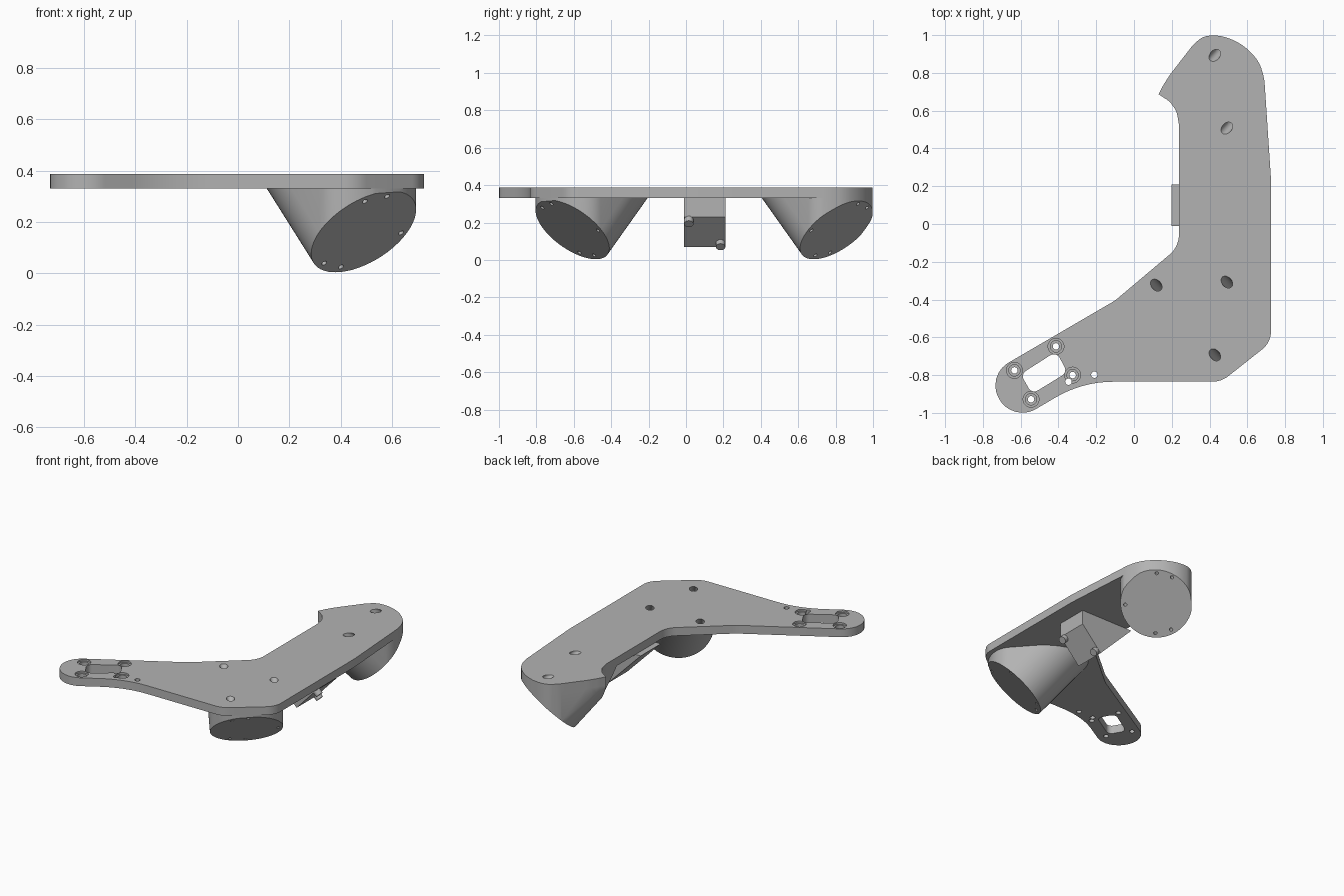
import bpy, bmesh, math
from mathutils import Vector

cube = bpy.data.objects.get("Cube")
if cube:
    bpy.data.objects.remove(cube, do_unlink=True)

LOW, TOP = 0.33, 0.387           # plate underside and top
grey = bpy.data.materials.new("plain_grey")
grey.use_nodes = True
grey.diffuse_color = (0.45, 0.45, 0.45, 1)
grey.node_tree.nodes["Principled BSDF"].inputs["Base Color"].default_value = (0.45, 0.45, 0.45, 1)


def to_object(name, bm):
    bmesh.ops.recalc_face_normals(bm, faces=bm.faces)
    mesh = bpy.data.meshes.new(name)
    bm.to_mesh(mesh)
    bm.free()
    obj = bpy.data.objects.new(name, mesh)
    bpy.context.collection.objects.link(obj)
    mesh.materials.append(grey)
    return obj


def rounded(corners, steps=8):
    """Polygon with a fillet of radius r at each (x, y, r) corner."""
    out = []
    for i, (x, y, r) in enumerate(corners):
        p = Vector((x, y))
        a = Vector(corners[i - 1][:2]) - p
        b = Vector(corners[(i + 1) % len(corners)][:2]) - p
        if r == 0:
            out.append(p)
            continue
        half = a.angle(b) / 2
        reach = min(r / math.tan(half), a.length * 0.49, b.length * 0.49)
        s, e = p + a.normalized() * reach, p + b.normalized() * reach
        centre = p + (a.normalized() + b.normalized()).normalized() * reach / math.cos(half)
        radius = (s - centre).length
        for k in range(steps + 1):
            d = (s - centre).lerp(e - centre, k / steps)
            out.append(centre + d.normalized() * radius)
    return out


def prism(name, points, z0, z1):
    bm = bmesh.new()
    face = bm.faces.new([bm.verts.new((p.x, p.y, z0)) for p in points])
    ext = bmesh.ops.extrude_face_region(bm, geom=[face])["geom"]
    bmesh.ops.translate(bm, vec=(0, 0, z1 - z0),
                        verts=[v for v in ext if isinstance(v, bmesh.types.BMVert)])
    return to_object(name, bm)


def ring(centre, axis, r, n):
    u = axis.orthogonal().normalized()
    w = axis.cross(u).normalized()
    return [centre + r * (math.cos(math.tau * k / n) * u + math.sin(math.tau * k / n) * w)
            for k in range(n)]


def hull(name, points):
    bm = bmesh.new()
    res = bmesh.ops.convex_hull(bm, input=[bm.verts.new(p) for p in points])
    loose = [v for v in bm.verts if not v.link_faces]
    bmesh.ops.delete(bm, geom=loose, context='VERTS')
    bmesh.ops.dissolve_limit(bm, angle_limit=0.006, verts=bm.verts, edges=bm.edges)
    return to_object(name, bm)


def rod(name, a, b, r, n=24):
    a, b = Vector(a), Vector(b)
    return hull(name, ring(a, b - a, r, n) + ring(b, b - a, r, n))


def boolean(obj, cutter, operation='DIFFERENCE'):
    mod = obj.modifiers.new("cut", 'BOOLEAN')
    mod.operation, mod.solver, mod.object = operation, 'EXACT', cutter
    bpy.context.view_layer.objects.active = obj
    bpy.ops.object.modifier_apply(modifier=mod.name)


def mount_hull(name, face_points, axis):
    """Tilted pad carried up to the plate both straight up and along its axis."""
    pts = []
    for p in face_points:
        pts += [p, Vector((p.x, p.y, LOW)), p + axis * ((LOW - p.z) / axis.z)]
    return hull(name, pts)


# Arm outline: front edge, outer edge, rear round, inner notch, inner edge, lug
outline = rounded([
    (-.274, -.835, .6), (.462, -.835, .14), (.725, -.627, .12), (.725, .24, .5),
    (.69, .77, .3), (.665, .855, .3), (.61, .92, .3), (.54, .97, .3), (.45, 1.0, .3),
    (.365, .995, .2), (.31, .945, .2), (.19, .79, .4), (.155, .735, .3), (.13, .687, 0),
    (.19, .648, .1), (.225, .597, .1), (.238, .53, .2), (.238, -.12, .14),
    (-.1, -.405, .25), (-.786, -.805, .143), (-.64, -1.051, .143)])
plate = prism("arm_plate", outline, LOW, TOP)
clip = prism("clip_helper", outline, -0.2, LOW + 0.2)
helpers = [clip]

# Round tilted mounts, mirrored front to back about y = 0.1
screws = [(-.15, -.12), (.15, -.005), (.005, .115)]
pins = [(-.09, -.14), (.09, .135)]
mounts = []
for name, side, cy in (("front_mount", 1, -.607), ("rear_mount", -1, .807)):
    axis = Vector((-.457, .515 * side, .726)).normalized()
    centre = Vector((.49, cy, .162))
    mount = mount_hull(name, ring(centre, axis, .23, 64), axis)
    boolean(mount, clip, 'INTERSECT')
    for dx, dz in screws + pins:
        d = Vector((dx, -(axis.x * dx + axis.z * dz) / axis.y, dz)).normalized() * .2
        p = centre + d
        if (dx, dz) in pins:
            cuts = [rod("pin_cutter", p - axis * .03, p + axis * .04, .011, 16)]
        else:
            far = p + axis * ((TOP + .05 - p.z) / axis.z)
            cuts = [rod("screw_cutter", p - axis * .03, p + axis * .08, .011, 16),
                    rod("bore_cutter", p + axis * .06, far, .026)]
            if side == 1 or dx > 0:
                boolean(plate, cuts[1])
        for c in cuts:
            boolean(mount, c)
        helpers += cuts
    mounts.append(mount)

# Square tilted connector block with two locating pegs
b_axis = Vector((-.70, 0, .71))
low, high = (.455, .07), (.605, .23)
block = mount_hull("connector_block",
                   [Vector((x, y, z)) for x, z in (low, high) for y in (-.01, .21)], b_axis)
pegs = []
for name, y, x, z in (("upper_peg", .015, .59, .215), ("lower_peg", .185, .473, .092)):
    p = Vector((x, y, z))
    pegs.append(rod(name, p + b_axis * .03, p - b_axis * .032, .025))

# Lug: counterbored screw holes, window and small pin holes
for x, y in ((-.633, -.775), (-.413, -.648), (-.545, -.928), (-.325, -.8)):
    for r, z in ((.042, TOP - .012), (.03, TOP - .035), (.017, LOW - .1)):
        helpers.append(rod("lug_cutter", (x, y, z), (x, y, TOP + .1), r, 32))
        boolean(plate, helpers[-1])
for x, y in ((-.21, -.798), (-.347, -.835)):
    helpers.append(rod("pin_cutter", (x, y, LOW - .1), (x, y, TOP + .1), .017))
    boolean(plate, helpers[-1])
window = rounded([(-.6, -.795, .035), (-.54, -.9, .035), (-.352, -.785, .035), (-.412, -.675, .035)])
helpers.append(prism("window_cutter", window, LOW - .1, TOP + .1))
boolean(plate, helpers[-1])

for h in helpers:
    bpy.data.objects.remove(h, do_unlink=True)

# Smooth shading on the curved walls only
bpy.ops.object.select_all(action='DESELECT')
for obj in [plate, block] + mounts + pegs:
    obj.select_set(True)
    bpy.context.view_layer.objects.active = obj
bpy.ops.object.shade_smooth_by_angle(angle=math.radians(25))
